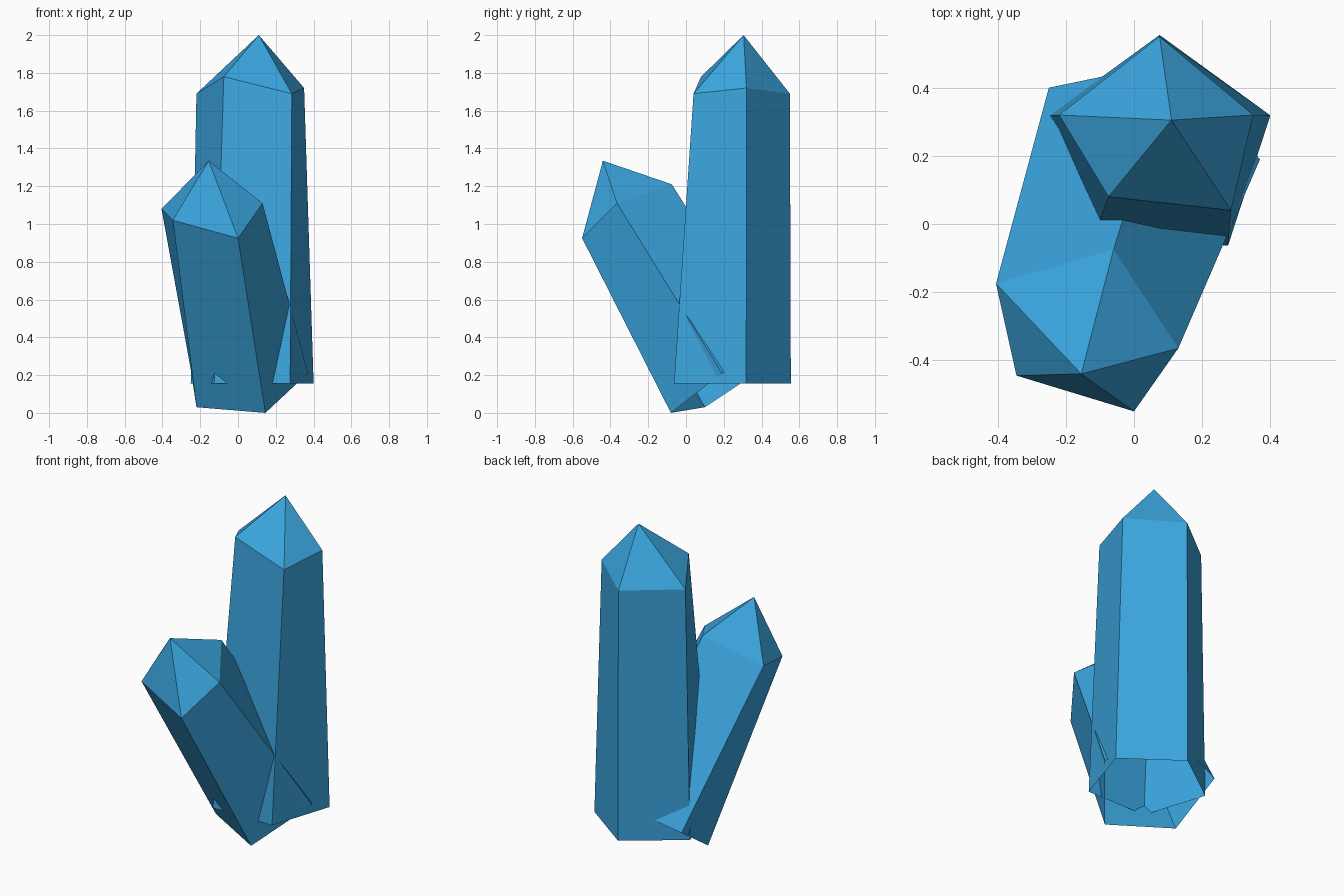
import bpy
import bmesh
from math import cos, sin, radians

old = bpy.data.objects.get("Cube")
if old:
    bpy.data.objects.remove(old, do_unlink=True)

# Blue crystal material
blue = bpy.data.materials.new("crystal_blue")
blue.use_nodes = True
colour = (0.043, 0.375, 0.73, 1.0)
blue.diffuse_color = colour
shader = next(n for n in blue.node_tree.nodes if n.type == 'BSDF_PRINCIPLED')
shader.inputs["Base Color"].default_value = colour


def crystal(name, base, shoulder, tip):
    """Five-sided shaft, open underneath, closed by a pointed cap.
    Rings run counter-clockwise seen from above."""
    bm = bmesh.new()
    low = [bm.verts.new(p) for p in base]
    high = [bm.verts.new(p) for p in shoulder]
    apex = bm.verts.new(tip)
    count = len(low)
    for i in range(count):
        j = (i + 1) % count
        bm.faces.new((low[i], low[j], high[j], high[i]))
        bm.faces.new((high[i], high[j], apex))
    mesh = bpy.data.meshes.new(name)
    bm.to_mesh(mesh)
    bm.free()
    mesh.materials.append(blue)
    obj = bpy.data.objects.new(name, mesh)
    bpy.context.collection.objects.link(obj)
    return obj


# Tall upright crystal: regular pentagon foot, uneven shoulder
angles = [radians(18 + 72 * i) for i in range(5)]
foot = [(0.075 + 0.342 * cos(a), 0.213 + 0.342 * sin(a), 0.155) for a in angles]
crystal("tall_crystal", foot,
        [(0.35, 0.32, 1.72), (0.075, 0.55, 1.69), (-0.22, 0.32, 1.69),
         (-0.075, 0.08, 1.78), (0.285, 0.04, 1.69)],
        (0.11, 0.305, 2.0))

# Short crystal leaning forward, its foot square to its axis
crystal("leaning_crystal",
        [(0.37, 0.19, 0.21), (0.11, 0.475, 0.335), (-0.25, 0.40, 0.23),
         (-0.22, 0.10, 0.03), (0.145, -0.08, 0.0)],
        [(0.13, -0.365, 1.11), (-0.06, -0.075, 1.21), (-0.405, -0.175, 1.08),
         (-0.345, -0.445, 1.02), (0.0, -0.55, 0.925)],
        (-0.155, -0.44, 1.335))
